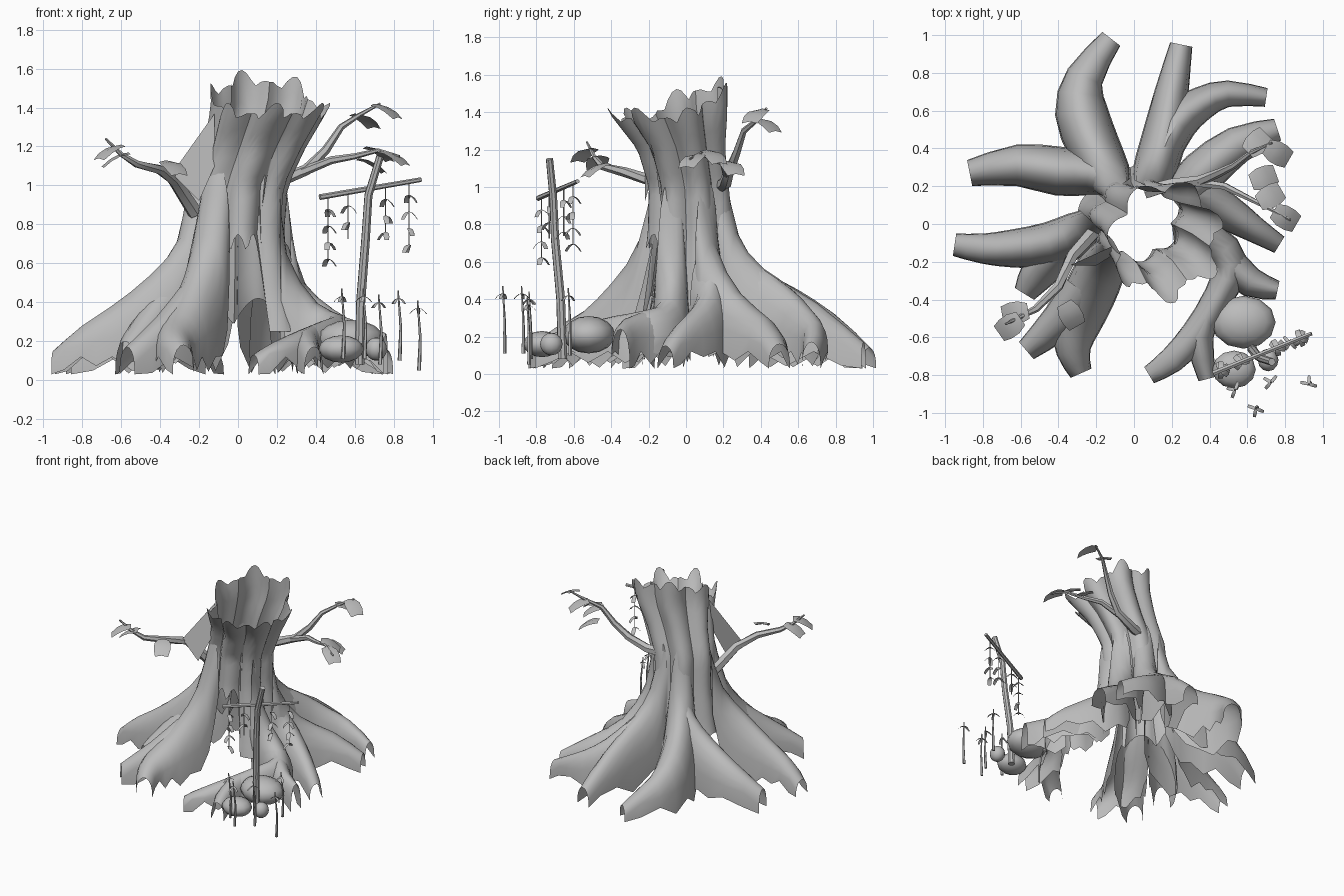
import bpy, bmesh, math, random
from mathutils import Vector, Matrix

if "Cube" in bpy.data.objects:
    bpy.data.objects.remove(bpy.data.objects["Cube"])

random.seed(4)
grey = bpy.data.materials.new("plain_grey")
grey.diffuse_color = (0.5, 0.5, 0.5, 1)
grey.use_nodes = True
grey.node_tree.nodes["Principled BSDF"].inputs["Base Color"].default_value = grey.diffuse_color


def finish(name, bm):
    me = bpy.data.meshes.new(name)
    bm.to_mesh(me)
    bm.free()
    me.materials.append(grey)
    ob = bpy.data.objects.new(name, me)
    bpy.context.collection.objects.link(ob)
    return ob


def skin(bm, rings, closed):
    """Join neighbouring rings of points with quads."""
    vs = [[bm.verts.new(p) for p in r] for r in rings]
    n = len(vs[0])
    for a, b in zip(vs, vs[1:]):
        for j in range(n if closed else n - 1):
            k = (j + 1) % n
            bm.faces.new((a[j], a[k], b[k], b[j]))
    return vs


def tube(bm, pts, r0, r1, sides=6):
    pts = [Vector(p) for p in pts]
    rings = []
    for i, p in enumerate(pts):
        d = (pts[min(i + 1, len(pts) - 1)] - pts[max(i - 1, 0)]).normalized()
        u = d.cross(Vector((0.3, 1, 0.1))).normalized()
        v = d.cross(u)
        r = r0 + (r1 - r0) * i / (len(pts) - 1)
        rings.append([p + r * (u * math.cos(a) + v * math.sin(a))
                      for a in (2 * math.pi * k / sides for k in range(sides))])
    vs = skin(bm, rings, True)
    bm.faces.new(vs[0][::-1])
    bm.faces.new(vs[-1])


def leaf(bm, pos, heading, length, width, droop):
    """Curved leaf blade, heading in degrees."""
    a = math.radians(heading)
    d, s = Vector((math.cos(a), math.sin(a), 0)), Vector((-math.sin(a), math.cos(a), 0))
    rings = []
    for t, w in ((0, .7), (.35, 1), (.7, 1), (1, .8)):
        c = Vector(pos) + d * length * t - Vector((0, 0, droop * t * t))
        rings.append([c - s * width * w / 2, c + Vector((0, 0, width * .08)), c + s * width * w / 2])
    skin(bm, rings, False)


def lerp_table(table, z):
    for a, b in zip(table, table[1:]):
        if z <= b[0] or b is table[-1]:
            t = max((z - a[0]) / (b[0] - a[0]), 0)
            return [p + (q - p) * t for p, q in zip(a[1:], b[1:])]


# Hollow trunk shell of seven columns: height, centre x, centre y, radius x, radius y
TRUNK = [(.15, 0, .03, .37, .37), (.3, 0, .03, .33, .33), (.45, 0, .03, .285, .28),
         (.75, 0, .03, .24, .23), (1.0, .015, .02, .245, .215), (1.2, .09, -.02, .265, .235),
         (1.4, .17, -.09, .305, .32), (1.62, .19, -.11, .33, .34)]
N, ROWS = 84, 14
columns = []
for i in range(N):
    deg = -180 + 360 * i / N
    th = math.radians(deg)
    lobe = abs(math.cos(3.5 * (th - math.radians(121))))
    notch = abs(math.cos(7 * (th - math.radians(121))))
    top = 1.36 + .17 * max(0, math.cos(th - math.radians(112))) ** .8 + .06 * (lobe - .5) + .07 * (notch - .5)
    if -106 <= deg <= -56:                       # hanging bark over the front opening
        bottom = .65 + .1 * abs(math.sin(th * 9))
    elif -56 < deg < -38:                        # wall beside the opening
        bottom = .25
    else:
        bottom = .42 - .14 * (1 - lobe)
    col = []
    for j in range(ROWS + 1):
        z = bottom + (top - bottom) * j / ROWS
        cx, cy, rx, ry = lerp_table(TRUNK, z)
        m = .8 + .22 * lobe
        col.append((cx + rx * m * math.cos(th), cy + ry * m * math.sin(th), z))
    columns.append(col)
bm = bmesh.new()
skin(bm, list(zip(*columns)), True)
finish("hollow_trunk", bm)


# Roots: open arched ridges, points are x, y, crest height, half width
def root(name, pts):
    pts = [Vector(p) for p in pts]
    path = []
    for i in range(len(pts) - 1):
        p0, p1, p2, p3 = pts[max(i - 1, 0)], pts[i], pts[i + 1], pts[min(i + 2, len(pts) - 1)]
        for t in (0, .5):
            path.append(.5 * (2 * p1 + (p2 - p0) * t + (2 * p0 - 5 * p1 + 4 * p2 - p3) * t * t
                              + (3 * p1 - p0 - 3 * p2 + p3) * t ** 3))
    path.append(pts[-1])
    rings, last = [], len(path) - 1
    for i, p in enumerate(path):
        d = path[min(i + 1, last)] - path[max(i - 1, 0)]
        s = Vector((-d.y, d.x, 0)).normalized()
        low = max(.12, p.z - .48)
        if i == last:
            low = .03
        ring = []
        for j in range(-5, 6):
            a = j / 5 * math.pi / 2
            z = low + (p.z - low) * max(math.cos(a), 0) ** .8
            if abs(j) == 5 and low == .12 and i % 2:      # ragged spikes on the lower edge
                z = random.uniform(.03, .1)
            ring.append(Vector((p.x, p.y, z)) + s * p.w * math.sin(a))
        rings.append(ring)
    bm = bmesh.new()
    skin(bm, rings, False)
    finish(name, bm)


root("back_root", [(-.09, .19, 1.1, .08), (-.13, .25, .78, .12), (-.21, .4, .57, .14), (-.28, .6, .45, .14),
                   (-.26, .78, .33, .1), (-.12, .98, .14, .06)])
root("back_left_root", [(-.14, .24, .76, .1), (-.24, .27, .62, .12), (-.4, .28, .48, .13),
                        (-.62, .31, .37, .11), (-.87, .27, .2, .07)])
root("back_right_root", [(.07, .2, 1.1, .08), (.1, .27, .76, .11), (.15, .42, .56, .12), (.2, .7, .38, .09),
                         (.25, .95, .17, .06)])
root("back_right_fork", [(.15, .38, .58, .1), (.23, .54, .47, .11), (.36, .64, .36, .09), (.5, .69, .28, .07),
                         (.7, .67, .17, .05)])
root("right_root_rear", [(.22, .11, 1.05, .08), (.25, .14, .7, .11), (.36, .27, .44, .12), (.55, .42, .3, .1),
                         (.76, .5, .16, .06)])
root("right_root", [(.25, .11, .7, .1), (.34, .13, .5, .11), (.48, .07, .37, .1), (.64, -.03, .27, .07),
                    (.77, -.11, .15, .05)])
root("front_right_root", [(.21, -.08, 1.05, .07), (.25, -.08, .65, .1), (.4, -.1, .4, .11), (.51, -.22, .34, .1),
                          (.45, -.38, .31, .08), (.33, -.58, .26, .08), (.2, -.72, .2, .07), (.08, -.8, .13, .05)])
root("front_right_fork", [(.43, -.4, .3, .06), (.35, -.6, .26, .07), (.39, -.82, .17, .05)])
root("front_right_side_fork", [(.5, -.2, .34, .09), (.62, -.31, .3, .08), (.76, -.35, .24, .05)])
root("front_left_root", [(-.12, -.14, 1.15, .09), (-.17, -.23, .74, .13), (-.24, -.38, .5, .14),
                         (-.31, -.54, .34, .13), (-.32, -.68, .26, .09), (-.28, -.79, .18, .06)])
root("front_left_fork", [(-.27, -.36, .49, .12), (-.4, -.52, .33, .1), (-.57, -.67, .17, .06)])
root("left_root", [(-.22, .01, 1.05, .09), (-.29, -.05, .74, .12), (-.45, -.11, .54, .12), (-.65, -.13, .38, .1),
                   (-.8, -.13, .28, .08), (-.95, -.11, .15, .06)])
root("left_fork", [(-.38, -.13, .5, .1), (-.5, -.25, .33, .1), (-.58, -.37, .2, .06)])

# Branches and the bark web behind the left one
bm = bmesh.new()
tube(bm, [(.06, .17, 1.0), (.2, .21, 1.02), (.35, .23, 1.08), (.45, .27, 1.18), (.53, .31, 1.3), (.62, .38, 1.36),
          (.73, .43, 1.42)], .04, .006)
tube(bm, [(.33, .22, 1.07), (.48, .2, 1.13), (.6, .14, 1.15), (.72, .08, 1.18), (.83, .02, 1.15)], .025, .006)
finish("right_branches", bm)
bm = bmesh.new()
tube(bm, [(-.22, -.05, .86), (-.33, -.17, 1.03), (-.4, -.33, 1.08), (-.52, -.45, 1.11), (-.6, -.49, 1.16),
          (-.68, -.53, 1.24)], .04, .006)
finish("left_branch", bm)
bm = bmesh.new()
bm.faces.new([bm.verts.new(p) for p in ((-.12, -.12, 1.37), (-.34, -.22, 1.06), (-.2, -.22, .92), (-.12, -.17, 1.1))])
finish("bark_web", bm)

# Branch leaves
bm = bmesh.new()
for pos, heading in (((.6, .38, 1.36), 45), ((.7, .41, 1.41), -30), ((.62, .22, 1.13), 20), ((.66, .11, 1.19), 30),
                     ((.74, .07, 1.17), -30), ((-.37, -.42, 1.12), -60), ((-.56, -.46, 1.16), 190),
                     ((-.6, -.5, 1.2), 215)):
    leaf(bm, pos, heading, .14, .12, .07)
finish("branch_leaves", bm)

# Rocks
bm = bmesh.new()
for c, r in (((.58, -.52, .21), (.17, .14, .1)), ((.53, -.77, .16), (.115, .1, .07)), ((.71, -.72, .16), (.055, .06, .06))):
    bmesh.ops.create_uvsphere(bm, u_segments=12, v_segments=8, radius=1,
                              matrix=Matrix.Translation(c) @ Matrix.Diagonal((*r, 1)))
finish("rocks", bm)

# Stake and crossbar
bm = bmesh.new()
tube(bm, [(.625, -.66, .08), (.63, -.67, .4), (.655, -.7, .72), (.67, -.71, .95), (.73, -.73, 1.15)], .026, .02, 8)
finish("stake", bm)
bm = bmesh.new()
bar_a, bar_b = Vector((.42, -.79, .94)), Vector((.94, -.58, 1.03))
tube(bm, [bar_a, bar_a.lerp(bar_b, .5), bar_b], .015, .012)
finish("crossbar", bm)

# Strings of small leaves hanging from the crossbar
bm = bmesh.new()
for t, drop in ((.08, .34), (.28, .24), (.65, .26), (.88, .33)):
    top = bar_a.lerp(bar_b, t)
    tube(bm, [top, top - Vector((0, 0, drop))], .003, .003, 4)
    z = .07
    while z <= drop:
        h = random.uniform(0, 360)
        for turn in (0, 130):
            leaf(bm, top - Vector((0, 0, z)), h + turn, .045, .03, .04)
        z += .085
finish("hanging_leaf_strings", bm)

# Ground sprouts
bm = bmesh.new()
for x, y, z0 in ((.54, -.87, .11), (.65, -.97, .11), (.73, -.83, .08), (.83, -.62, .1), (.93, -.84, .05)):
    tube(bm, [(x, y, z0), (x + .006, y, z0 + .17), (x - .008, y - .01, z0 + .36)], .011, .004, 5)
    h = random.uniform(0, 360)
    for turn in (0, 100, 180):
        leaf(bm, (x - .005, y - .008, z0 + .32), h + turn, .045, .018, .03)
finish("ground_sprouts", bm)

# Consistent normals, smooth shading with sharp creases kept
for ob in bpy.data.objects:
    ob.select_set(True)
    bpy.context.view_layer.objects.active = ob
    bm = bmesh.new()
    bm.from_mesh(ob.data)
    bmesh.ops.recalc_face_normals(bm, faces=bm.faces)
    bm.to_mesh(ob.data)
    bm.free()
bpy.ops.object.shade_smooth_by_angle(angle=math.radians(40))
